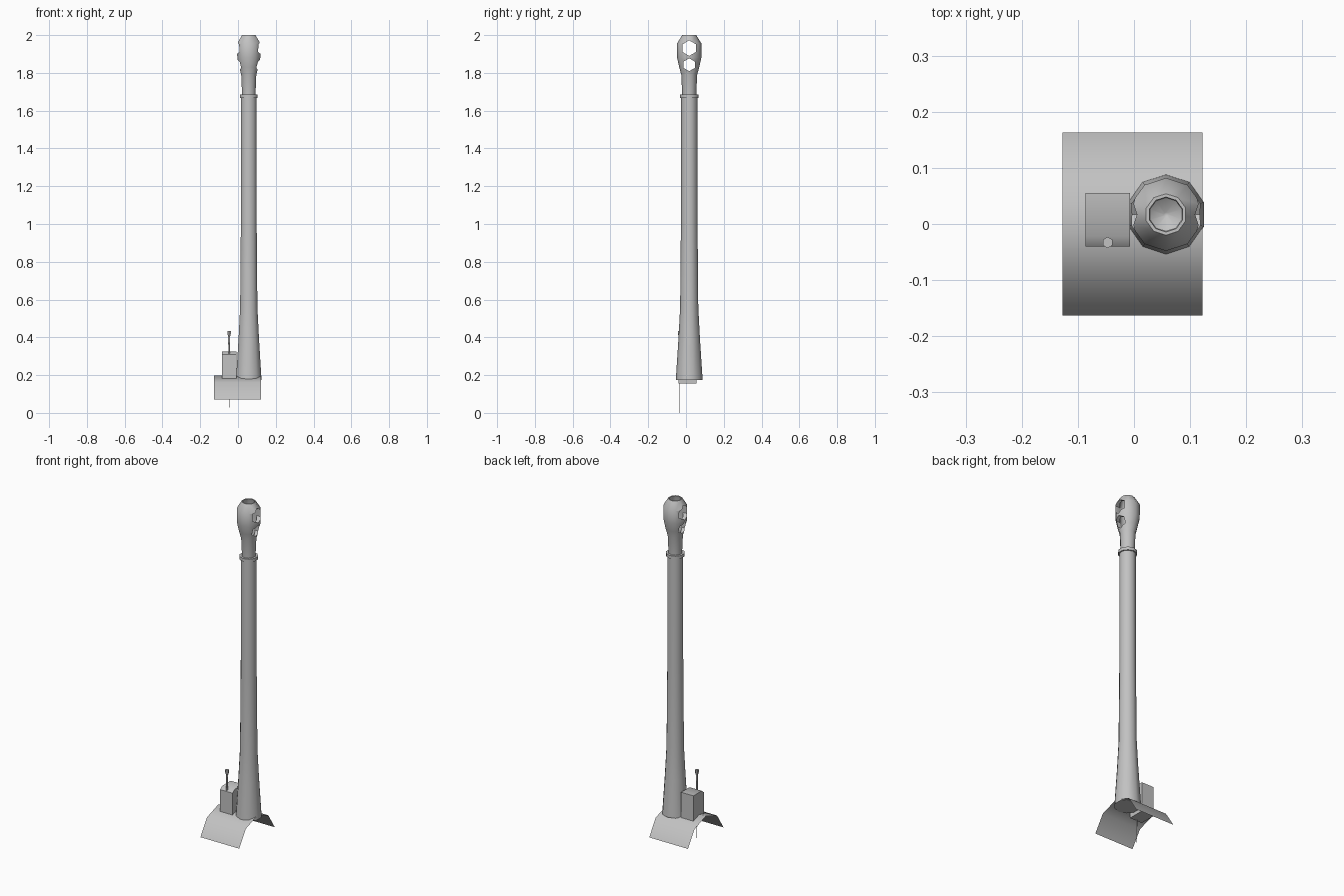
import bpy, bmesh
from math import sin, cos, pi, radians
from mathutils import Matrix

cube = bpy.data.objects.get("Cube")
if cube:
    bpy.data.objects.remove(cube, do_unlink=True)

grey = bpy.data.materials.new("plain grey")
grey.use_nodes = True
GREY = (0.54, 0.54, 0.54, 1)
grey.diffuse_color = GREY
grey.node_tree.nodes["Principled BSDF"].inputs["Base Color"].default_value = GREY


def finish(name, bm, angle=50, fix=True):
    """Turn a bmesh into a shaded object."""
    if fix:
        bmesh.ops.recalc_face_normals(bm, faces=bm.faces)
    mesh = bpy.data.meshes.new(name)
    bm.to_mesh(mesh)
    bm.free()
    mesh.materials.append(grey)
    ob = bpy.data.objects.new(name, mesh)
    bpy.context.collection.objects.link(ob)
    shade(ob, angle)
    return ob


def shade(ob, angle):
    bpy.ops.object.select_all(action="DESELECT")
    ob.select_set(True)
    bpy.context.view_layer.objects.active = ob
    bpy.ops.object.shade_smooth_by_angle(angle=radians(angle))


def lathe(name, profile, centre, sides=10, angle=50):
    """Rings of (radius, z) joined up, capped at both ends."""
    bm = bmesh.new()
    rings = []
    for r, z in profile:
        turn = [pi / 2 + 2 * pi * i / sides for i in range(sides)]
        rings.append([bm.verts.new((centre[0] + r * cos(t), centre[1] + r * sin(t), z))
                      for t in turn])
    for a, b in zip(rings, rings[1:]):
        for i in range(sides):
            j = (i + 1) % sides
            bm.faces.new((a[i], a[j], b[j], b[i]))
    bm.faces.new(rings[0])
    bm.faces.new(rings[-1])
    return finish(name, bm, angle)


def extrude_x(name, outline, x0, x1, closed, angle=50):
    """Sweep a (y, z) outline along x."""
    bm = bmesh.new()
    a, b = [[bm.verts.new((x, y, z)) for y, z in outline] for x in (x0, x1)]
    n = len(outline)
    for i in range(n if closed else n - 1):
        j = (i + 1) % n
        bm.faces.new((a[i], b[i], b[j], a[j]))
    if closed:
        bm.faces.new(a)
        bm.faces.new(b)
    return finish(name, bm, angle, fix=closed)


AXIS = (0.057, 0.017)

# Barrel tube with flared foot, and the collar at its upper end
lathe("barrel", [(0.071, 0.175), (0.057, 0.39), (0.048, 0.56), (0.044, 1.0), (0.043, 1.68)], AXIS)
lathe("collar", [(0.05, 1.668), (0.05, 1.686)], AXIS)

# Hollow muzzle brake
brake = lathe("muzzle_brake", [
    (0.037, 1.68), (0.042, 1.79), (0.053, 1.83), (0.064, 1.88), (0.065, 1.955),
    (0.037, 2.0), (0.031, 2.0), (0.042, 1.96), (0.042, 1.87), (0.03, 1.8), (0.004, 1.78)], AXIS)

# Two hexagonal vents straight through the brake, side to side
for name, z, r in (("upper_vent", 1.931, 0.041), ("lower_vent", 1.843, 0.034)):
    outline = [(AXIS[1] + r * sin(i * pi / 3), z + r * cos(i * pi / 3)) for i in range(6)]
    cutter = extrude_x(name + "_cutter", outline, -0.1, 0.2, True)
    cutter.hide_render = True
    mod = brake.modifiers.new(name, "BOOLEAN")
    mod.operation = "DIFFERENCE"
    mod.solver = "EXACT"
    mod.object = cutter
    bpy.context.view_layer.objects.active = brake
    bpy.ops.object.modifier_apply(modifier=name)
    bpy.data.objects.remove(cutter, do_unlink=True)
shade(brake, 40)

# Arched sheet the barrel stands on
arch = [(0.168 * sin(radians(t)), 0.029 + 0.168 * cos(radians(t))) for t in (-76, -38, 0, 38, 76)]
extrude_x("arched_plate", arch, -0.127, 0.122, False)

# Small box beside the barrel, front top edge eased
box = [(-0.04, 0.155), (0.055, 0.155), (0.055, 0.325), (-0.022, 0.325), (-0.04, 0.31)]
extrude_x("side_box", box, -0.086, -0.007, True)

# Needle through the box with a hexagonal knob
PIN = (-0.047, -0.033)
lathe("needle", [(0.0004, 0.0), (0.003, 0.2), (0.006, 0.41)], PIN, sides=6, angle=70)
lathe("needle_knob", [(0.006, 0.405), (0.01, 0.418), (0.01, 0.434)], PIN, sides=6)
